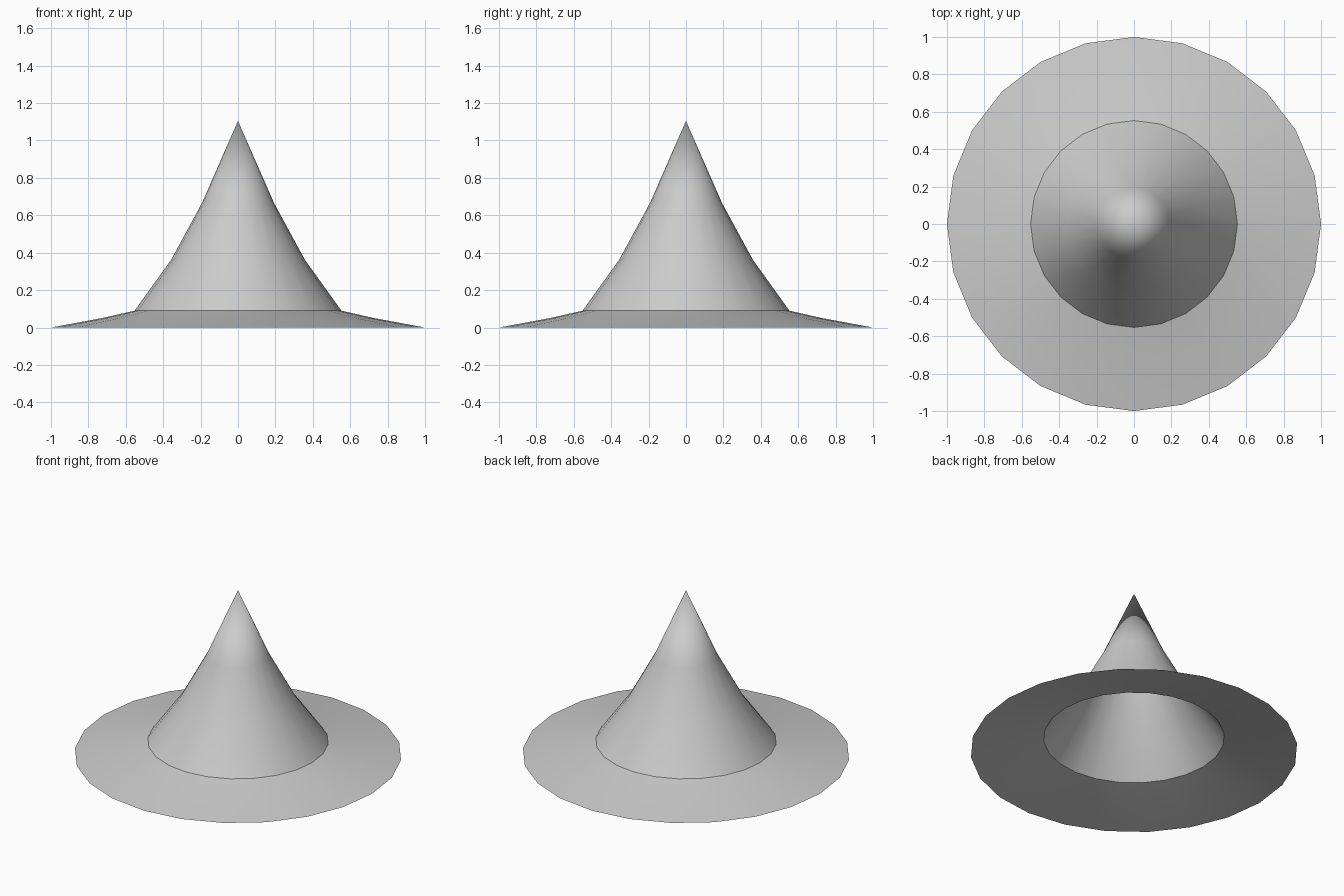
import bpy
import bmesh
import math

SIDES = 24

cube = bpy.data.objects.get("Cube")
if cube:
    bpy.data.objects.remove(cube, do_unlink=True)

# One plain grey for the whole hat
grey = bpy.data.materials.new("light grey")
grey.use_nodes = True
colour = (0.6, 0.6, 0.6, 1.0)
grey.diffuse_color = colour
grey.node_tree.nodes["Principled BSDF"].inputs["Base Color"].default_value = colour


def lathe(name, profile):
    """Turn a (radius, height) profile, listed outside to inside, into an open shell."""
    bm = bmesh.new()
    rings = []
    for r, z in profile:
        count = SIDES if r > 0 else 1
        rings.append([bm.verts.new((r * math.cos(math.tau * i / SIDES),
                                    r * math.sin(math.tau * i / SIDES), z))
                      for i in range(count)])
    for low, high in zip(rings, rings[1:]):
        for i in range(SIDES):
            j = (i + 1) % SIDES
            if len(high) == 1:
                bm.faces.new((low[i], low[j], high[0]))
            else:
                bm.faces.new((low[i], low[j], high[j], high[i]))
    mesh = bpy.data.meshes.new(name)
    bm.to_mesh(mesh)
    bm.free()
    mesh.materials.append(grey)
    obj = bpy.data.objects.new(name, mesh)
    bpy.context.collection.objects.link(obj)
    bpy.ops.object.select_all(action='DESELECT')
    obj.select_set(True)
    bpy.context.view_layer.objects.active = obj
    bpy.ops.object.shade_smooth_by_angle(angle=math.radians(30))
    return obj


# Wide, gently sloping brim, open in the middle
lathe("hat_brim", [(1.0, 0.0), (0.72, 0.052), (0.553, 0.09)])

# Hollow crown, flaring from the pointed tip
lathe("hat_crown", [(0.553, 0.09), (0.357, 0.363), (0.192, 0.667), (0.0, 1.105)])
